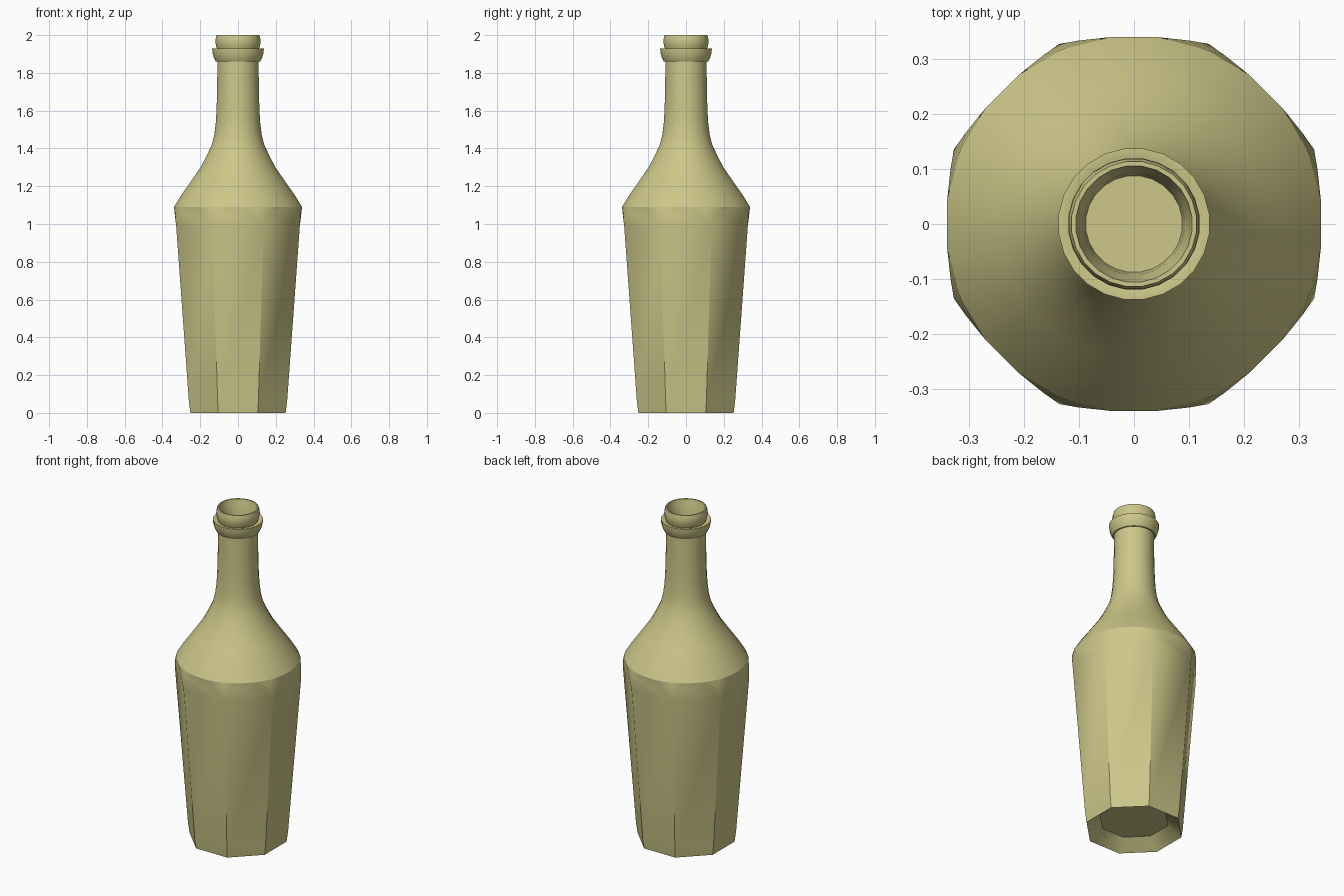
import bpy, bmesh, math
from mathutils import Matrix, Vector

cube = bpy.data.objects.get("Cube")
if cube:
    bpy.data.objects.remove(cube, do_unlink=True)

glass = bpy.data.materials.new("olive_glass")
glass.use_nodes = True
glass.diffuse_color = (0.61, 0.57, 0.25, 1)
glass.node_tree.nodes["Principled BSDF"].inputs["Base Color"].default_value = glass.diffuse_color

SEGMENTS, PANELS = 24, 8
STEP = math.tau / SEGMENTS
RIM_R, RIM_Z = 0.342, 1.09
HALF = math.tan(math.pi / PANELS)


def finish(name, bm, angle=30):
    bmesh.ops.remove_doubles(bm, verts=bm.verts, dist=0.0005)
    mesh = bpy.data.meshes.new(name)
    bm.to_mesh(mesh)
    bm.free()
    mesh.materials.append(glass)
    obj = bpy.data.objects.new(name, mesh)
    bpy.context.collection.objects.link(obj)
    bpy.ops.object.select_all(action='DESELECT')
    obj.select_set(True)
    bpy.context.view_layer.objects.active = obj
    bpy.ops.object.shade_smooth_by_angle(angle=math.radians(angle))
    return obj


def lathe(name, profile, cap=False):
    """Turn (radius, z) points round the z axis, optionally closing the last ring."""
    bm = bmesh.new()
    rings = [[bm.verts.new((r * math.cos((i + 0.5) * STEP), r * math.sin((i + 0.5) * STEP), z))
              for i in range(SEGMENTS)] for r, z in profile]
    for low, high in zip(rings, rings[1:]):
        for i in range(SEGMENTS):
            j = (i + 1) % SEGMENTS
            bm.faces.new((low[i], low[j], high[j], high[i]))
    if cap:
        bm.faces.new(rings[-1])
    return finish(name, bm)


def rim(steps):
    """Point on the shoulder rim, counted in half steps from the +x axis."""
    a = steps * STEP / 2
    return Vector((RIM_R * math.cos(a), RIM_R * math.sin(a), RIM_Z))


def corner(apothem, z, side):
    return Vector((apothem, side * apothem * HALF, z))


# Eight-sided tapered body: arched flat panels, corner spandrels, hollow base
bm = bmesh.new()
rows = [(0.18, 0.06), (0.252, 0.0), (0.26, 0.06), (0.327, 0.985)]
arch = Vector((0.333, 0.1, 1.06))
arch_right = Vector((arch.x, -arch.y, arch.z))
top = corner(*rows[-1], 1)
turn = Matrix.Rotation(math.tau / PANELS, 3, 'Z')
next_arch = turn @ arch_right

polygons = [[corner(*a, -1), corner(*a, 1), corner(*b, 1), corner(*b, -1)]
            for a, b in zip(rows, rows[1:])]
polygons.append([corner(*rows[-1], -1), top, arch, rim(1), rim(-1), arch_right])
polygons += [[rim(1), arch, rim(3)], [arch, top, rim(3)],
             [top, next_arch, rim(3)], [next_arch, rim(5), rim(3)]]
polygons.append([Vector((0, 0, rows[0][1])), corner(*rows[0], 1), corner(*rows[0], -1)])
for k in range(PANELS):
    spin = Matrix.Rotation(k * math.tau / PANELS, 3, 'Z')
    for poly in polygons:
        bm.faces.new([bm.verts.new(spin @ p) for p in poly])
finish("body", bm)

# Curved shoulder running into the neck
lathe("shoulder_and_neck", [
    (RIM_R, RIM_Z), (0.305, 1.15), (0.245, 1.235), (0.2, 1.3), (0.168, 1.36), (0.14, 1.42),
    (0.127, 1.47), (0.118, 1.54), (0.114, 1.62), (0.111, 1.74), (0.11, 1.93)])

# Flared collar below the mouth
lathe("collar", [(0.109, 1.86), (0.118, 1.86), (0.129, 1.88), (0.136, 1.905),
                 (0.138, 1.928), (0.122, 1.928), (0.108, 1.922)])

# Rounded lip with a recessed opening
lathe("mouth_lip", [(0.109, 1.92), (0.116, 1.94), (0.12, 1.96), (0.119, 1.982), (0.114, 2.0),
                    (0.106, 2.0), (0.1, 1.97), (0.092, 1.94), (0.088, 1.9)], cap=True)
